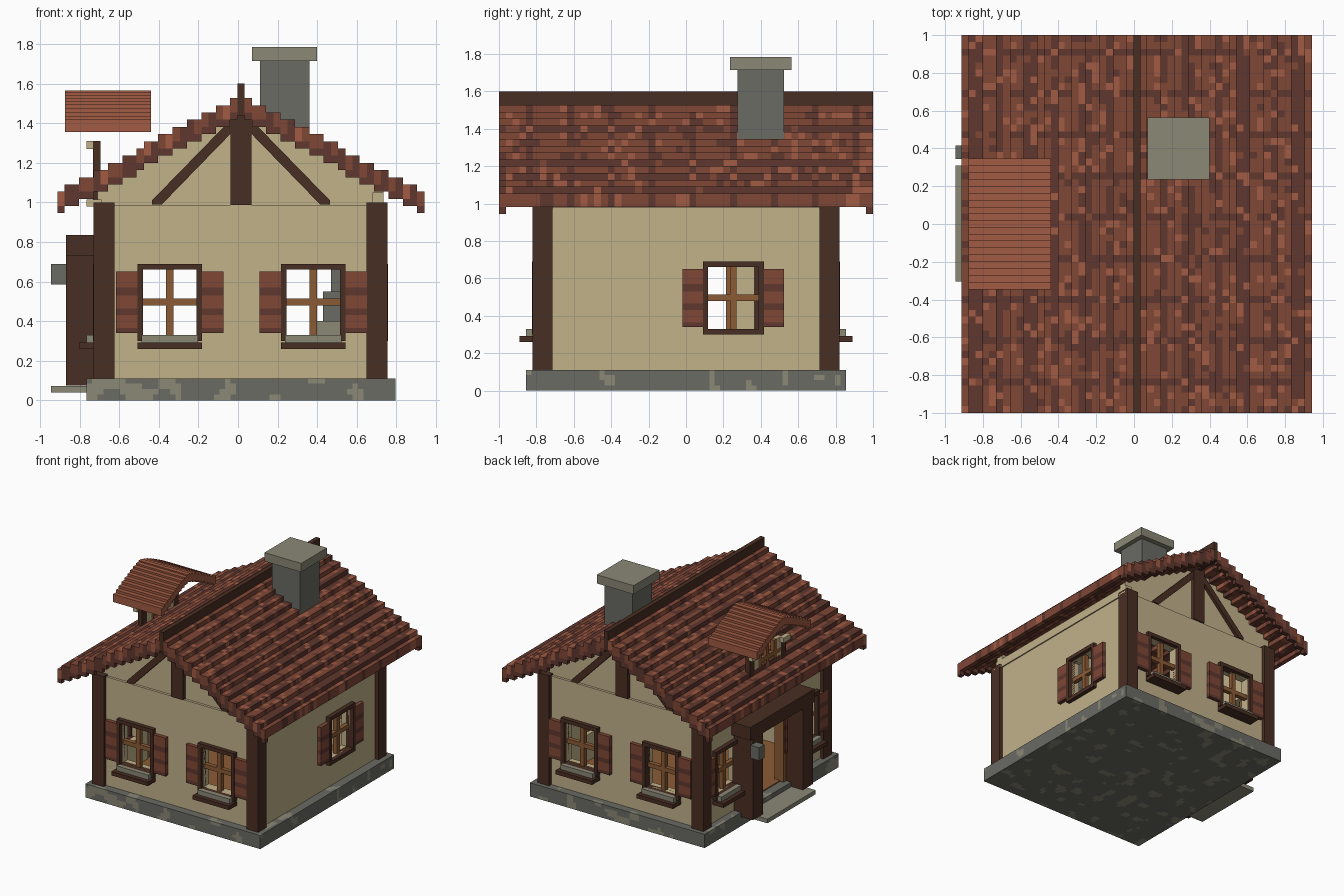
import bpy, bmesh, math, random
from mathutils import Vector, noise

if "Cube" in bpy.data.objects:
    bpy.data.objects.remove(bpy.data.objects["Cube"])
random.seed(4)
V = 2 / 55            # block size
XC = 0.015            # house centre line


def material(name, rgb):
    m = bpy.data.materials.new(name)
    m.use_nodes = True
    lin = [((c / 255 + 0.055) / 1.055) ** 2.4 for c in rgb] + [1]
    m.diffuse_color = lin
    m.node_tree.nodes["Principled BSDF"].inputs["Base Color"].default_value = lin
    return m


PLASTER = material("plaster", (194, 178, 138))
TIMBER = material("dark timber", (73, 46, 35))
WOOD = material("window wood", (139, 91, 53))
TILE_D = material("dark tile", (95, 55, 46))
TILE = material("red tile", (127, 71, 54))
TILE_L = material("light tile", (160, 91, 67))
STONE = material("grey stone", (106, 107, 100))
STONE_L = material("light stone", (138, 136, 118))


def finish(name, bm, mats):
    me = bpy.data.meshes.new(name)
    bm.to_mesh(me)
    bm.free()
    for m in mats:
        me.materials.append(m)
    ob = bpy.data.objects.new(name, me)
    bpy.context.collection.objects.link(ob)
    return ob


def add_box(bm, b, mi=0):
    x0, x1, y0, y1, z0, z1 = b
    vs = bmesh.ops.create_cube(bm, size=1)["verts"]
    for v in vs:
        v.co = ((x0 + x1) / 2 + v.co.x * abs(x1 - x0),
                (y0 + y1) / 2 + v.co.y * abs(y1 - y0),
                (z0 + z1) / 2 + v.co.z * abs(z1 - z0))
        for f in v.link_faces:
            f.material_index = mi


def boxes(name, items, *mats):
    """Boxes as (x0, x1, y0, y1, z0, z1[, material index]) in one object."""
    bm = bmesh.new()
    for it in items:
        add_box(bm, it[:6], it[6] if len(it) > 6 else 0)
    return finish(name, bm, mats)


def prism(name, pts, y0, y1, mat):
    """Outline in x, z drawn out along y."""
    bm = bmesh.new()
    f = bm.faces.new([bm.verts.new((x, y0, z)) for x, z in pts])
    ext = bmesh.ops.extrude_face_region(bm, geom=[f])["geom"]
    bmesh.ops.translate(bm, vec=(0, y1 - y0, 0),
                        verts=[g for g in ext if isinstance(g, bmesh.types.BMVert)])
    bmesh.ops.recalc_face_normals(bm, faces=bm.faces)
    return finish(name, bm, [mat])


def slice_axis(bm, axis, cuts):
    n = Vector((0, 0, 0))
    n[axis] = 1
    for c in cuts:
        bmesh.ops.bisect_plane(bm, geom=bm.verts[:] + bm.edges[:] + bm.faces[:],
                               plane_co=n * c, plane_no=n)


# Stone base with lighter patches
bm = bmesh.new()
add_box(bm, (-0.765, 0.797, -0.855, 0.855, 0, 0.11))
s = 0.028
slice_axis(bm, 2, [s, 2 * s, 3 * s])
slice_axis(bm, 0, [-0.765 + s * k for k in range(1, 56)])
slice_axis(bm, 1, [-0.855 + s * k for k in range(1, 62)])
for f in bm.faces:
    c = f.calc_center_median()
    f.material_index = int(noise.noise(c * 10 + Vector((3, 7, 5))) > 0.3)
finish("stone_base", bm, [STONE, STONE_L])
boxes("floor", [(-0.69, 0.71, -0.77, 0.77, 0.105, 0.118)], WOOD)

# Walls: side -> (half depth to the posts, mapping from along/outward/up)
DEPTH = {"front": 0.82, "back": 0.82, "left": 0.7425, "right": 0.7425}


def on(side, u0, u1, d0, d1, z0, z1, mi=0):
    """Box on a wall; d is measured outward from the post face."""
    D, sg = DEPTH[side], (1 if side in ("back", "left") else -1)
    a, b = sg * (D + d0), sg * (D + d1)
    if side in ("front", "back"):
        return (u0, u1, a, b, z0, z1, mi)
    return (0.0125 + a, 0.0125 + b, u0, u1, z0, z1, mi)


WINDOWS = {"front": [-0.345, 0.38], "back": [-0.345, 0.38],
           "left": [0.253], "right": [-0.5, 0.5]}
HW, Z0, Z1 = 0.135, 0.33, 0.66
for side, cs in WINDOWS.items():
    u0, u1 = (-0.67, 0.695) if side in ("front", "back") else (-0.75, 0.75)
    holes = [(c - HW, c + HW, Z0, Z1) for c in cs]
    if side == "right":
        holes.append((-0.25, 0.25, 0.11, 0.73))
    us = sorted({u0, u1} | {h[k] for h in holes for k in (0, 1)})
    zs = sorted({0.11, 0.985} | {h[k] for h in holes for k in (2, 3)})
    cells = []
    for a, b in zip(us, us[1:]):
        for lo, hi in zip(zs, zs[1:]):
            m, n = (a + b) / 2, (lo + hi) / 2
            if not any(h[0] < m < h[1] and h[2] < n < h[3] for h in holes):
                cells.append(on(side, a, b, -0.1, -0.03, lo, hi))
    boxes(side + "_wall", cells, PLASTER)

    for k, c in enumerate(cs):
        tag = f"{side}_window_{k + 1}"
        o = HW + 0.028
        boxes(tag + "_frame", [on(side, c - o, c - HW, -0.06, 0.004, 0.30, 0.69),
                               on(side, c + HW, c + o, -0.06, 0.004, 0.30, 0.69),
                               on(side, c - o, c + o, -0.06, 0.004, Z1, 0.69),
                               on(side, c - o, c + o, -0.06, 0.004, 0.30, Z0)], TIMBER)
        boxes(tag + "_bars", [on(side, c - V / 2, c + V / 2, -0.07, -0.035, Z0, Z1),
                              on(side, c - HW, c + HW, -0.07, -0.035, 0.48, 0.515)], WOOD)
        # Shutters in bands
        bands = [(0.34, 0.365, 0), (0.365, 0.43, 1), (0.43, 0.465, 0), (0.465, 0.53, 1),
                 (0.53, 0.57, 0), (0.57, 0.65, 1)]
        boxes(tag + "_shutters", [on(side, c + sg * o, c + sg * (o + 0.108), -0.035, 0, lo, hi, mi)
                                  for sg in (-1, 1) for lo, hi, mi in bands], TILE_D, TILE)
        if side != "left":
            boxes(tag + "_sill", [on(side, c - o, c + o, -0.03, 0.07, 0.26, 0.292),
                                  on(side, c - o + 0.02, c + o - 0.02, 0, 0.036, 0.292, 0.33, 1)],
                  TIMBER, STONE_L)

# Corner posts and wall plate
for x in (-0.73, 0.65):
    for y in (-0.82, 0.715):
        boxes("corner_post", [(x, x + 0.105, y, y + 0.105, 0.11, 1.0)], TIMBER)
boxes("wall_plate", [(-0.765, -0.69, -0.78, 0.78, 0.98, 1.015),
                     (0.68, 0.735, -0.78, 0.78, 0.98, 1.05)], PLASTER)

# Gables with post and braces
for sg, side in ((-1, "front"), (1, "back")):
    prism(side + "_gable", [(-0.71, 0.985), (0.735, 0.985), (0.735, 1.10), (XC, 1.49), (-0.71, 1.10)],
          sg * 0.77, sg * 0.71, PLASTER)
    boxes(side + "_wall_ledge", [(-0.73, 0.755, sg * 0.71, sg * 0.79, 0.975, 0.987)], PLASTER)
    boxes(side + "_gable_post", [(-0.038, 0.068, sg * 0.74, sg * 0.80, 0.987, 1.47)], TIMBER)
    for m in (-1, 1):
        prism(side + "_brace", [(XC + m * u, z) for u, z in
                                ((0.40, 0.99), (0.45, 0.99), (0.45, 1.01), (0.04, 1.43), (0.04, 1.36))],
              sg * 0.75, sg * 0.795, TIMBER)


# Stepped roof with blotchy tiles
def roof_top(i):
    return V * round(42 - 13 * (abs(i) - 1) / 24)


bm = bmesh.new()
for i in range(-25, 26):
    if i:
        z = roof_top(i)
        add_box(bm, (XC + (i - 0.5) * V, XC + (i + 0.5) * V, -1, 1, z - 2 * V, z))
slice_axis(bm, 1, [-1 + V * k for k in range(1, 55)])
blotch = {}
for f in bm.faces:
    c = f.calc_center_median() - f.normal * 0.01
    i, j = round((c.x - XC) / V), int((c.y + 1) / V)
    if (i, j) not in blotch:
        row = (abs(i) + 1) // 4
        seam = abs(i) % 4 == 0 or (j + 2) % 6 == 0 or (abs(i) % 4 == 3 and row % 2 == 0)
        r = random.random()
        blotch[i, j] = 2 if r < 0.13 else (0 if seam else 1) if r < 0.93 else 1 if seam else 0
    f.material_index = blotch[i, j]
finish("roof_tiles", bm, [TILE_D, TILE, TILE_L])
boxes("ridge_beam", [(XC - V / 2, XC + V / 2, -1, 1, 1.44, 1.60)], TIMBER)
boxes("barge_boards", [(XC + (i - 0.5) * V, XC + (i + 0.5) * V, y, y + V,
                        roof_top(i) - 3 * V, roof_top(i) - 2 * V)
                       for i in range(-25, 26) if i for y in (-1, 1 - V)], TILE_D)

# Chimney and hearth
boxes("chimney", [(0.11, 0.362, 0.275, 0.525, 1.2, 1.72)], STONE)
boxes("chimney_cap", [(0.072, 0.40, 0.235, 0.565, 1.715, 1.785)], STONE_L)
boxes("hearth", [(0.39, 0.7, -0.47, 0.03, 0.118, 0.40, 1), (0.43, 0.7, -0.44, 0, 0.4, 0.55),
                 (0.47, 0.7, -0.40, -0.04, 0.55, 0.95)], STONE, STONE_L)

# Porch and doorway on the right side
boxes("door_step", [(-0.945, -0.72, -0.305, 0.31, 0.04, 0.073)], STONE_L)
boxes("porch_posts", [(-0.87, -0.69, y, y + 0.13, 0.075, 0.73) for y in (-0.38, 0.26)], TIMBER)
boxes("porch_beam", [(-0.87, -0.69, -0.40, 0.42, 0.73, 0.835)], TIMBER)
boxes("door_frame", [(-0.72, -0.64, -0.25, -0.215, 0.11, 0.73), (-0.72, -0.64, 0.215, 0.25, 0.11, 0.73),
                     (-0.72, -0.64, -0.25, 0.25, 0.695, 0.73)], WOOD)
boxes("lantern", [(-0.945, -0.865, 0.345, 0.415, 0.585, 0.69)], STONE)

# Dormer: window front and stepped shell roof
boxes("dormer_posts", [(-0.732, -0.695, y - 0.03, y + 0.03, 1.0, 1.31) for y in (-0.2, 0.2)], TIMBER)
boxes("dormer_plaster", [(-0.765, -0.73, y - 0.045, y + 0.045, 1.27, 1.31) for y in (-0.2, 0.2)]
      + [(-0.73, -0.697, y - 0.03, y + 0.03, 1.1, 1.31) for y in (-0.14, 0.14)], PLASTER)
boxes("dormer_window", [(-0.73, -0.70, y - V / 2, y + V / 2, 1.08, 1.31) for y in (-0.1, 0, 0.1)]
      + [(-0.73, -0.70, -0.18, 0.18, 1.19, 1.225)], WOOD)
steps = []
for k in range(-9, 10):
    z = 1.565 - 0.147 * (abs(k) / 9) ** 1.25
    steps.append((-0.875, -0.44, (k - 0.5) * V, (k + 0.5) * V, z - 0.063, z))
boxes("dormer_roof", steps, TILE_L)
